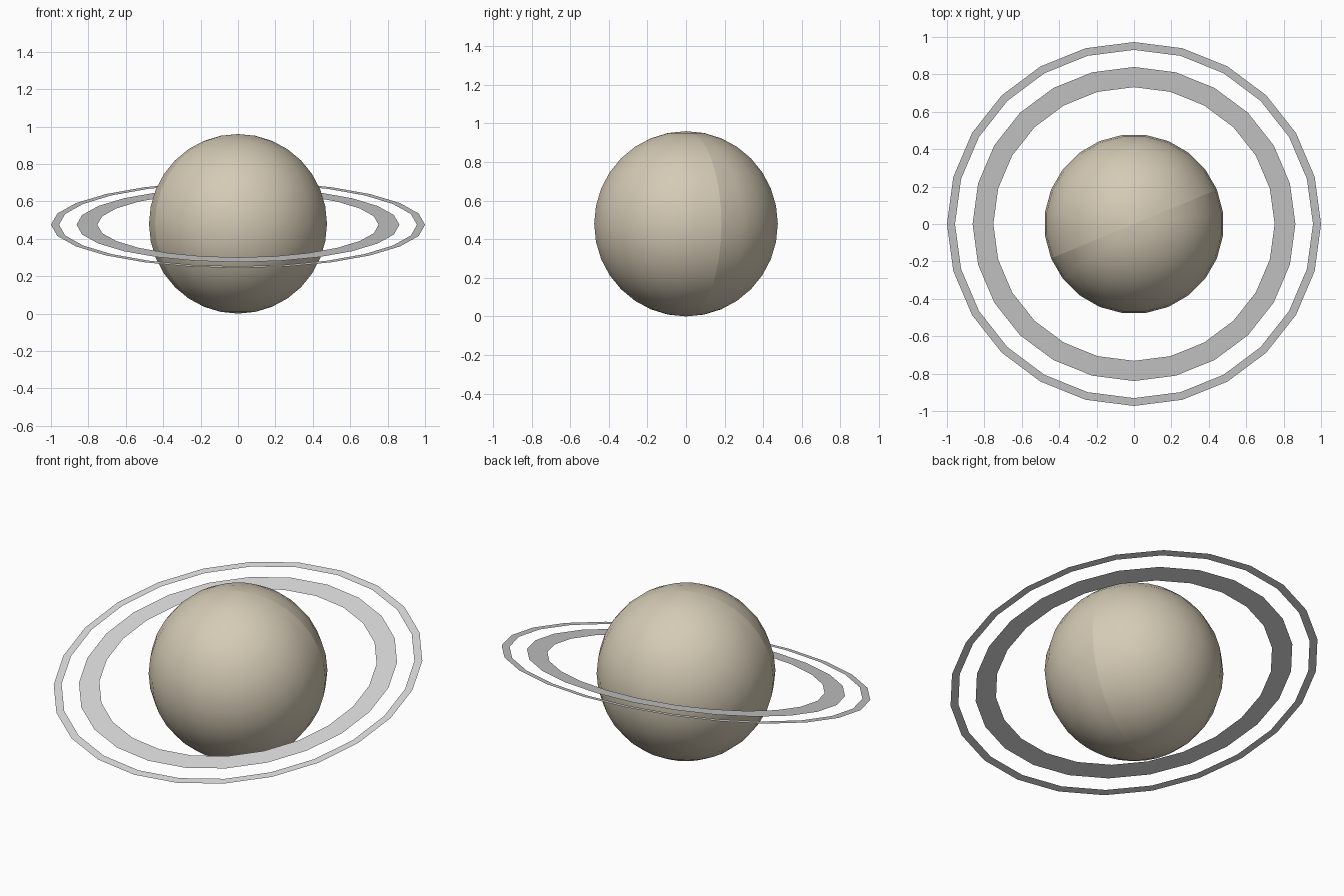
import bpy, bmesh, math
from mathutils import Matrix, Vector

if "Cube" in bpy.data.objects:
    bpy.data.objects.remove(bpy.data.objects["Cube"])


def material(name, rgb):
    m = bpy.data.materials.new(name)
    m.diffuse_color = (*rgb, 1.0)
    m.use_nodes = True
    m.node_tree.nodes["Principled BSDF"].inputs["Base Color"].default_value = m.diffuse_color
    return m


SAND = material("sand", (0.66, 0.59, 0.46))
GREY = material("pale_grey", (0.68, 0.68, 0.68))


def add_object(name, bm, mat):
    me = bpy.data.meshes.new(name)
    bm.to_mesh(me)
    bm.free()
    me.materials.append(mat)
    ob = bpy.data.objects.new(name, me)
    bpy.context.collection.objects.link(ob)
    return ob


# Planet: smooth 24-sided ball made of two halves meeting on one meridian
R = 0.48
bm = bmesh.new()
bmesh.ops.create_uvsphere(bm, u_segments=24, v_segments=16, radius=R)
bmesh.ops.rotate(bm, verts=bm.verts, matrix=Matrix.Rotation(math.radians(7.5), 3, 'Z'))
a = math.radians(22.5)
normal = Vector((-math.sin(a), math.cos(a), 0))
seam = [e for e in bm.edges if all(abs(v.co.dot(normal)) < 1e-4 for v in e.verts)]
bmesh.ops.split_edges(bm, edges=seam)
bmesh.ops.translate(bm, verts=bm.verts, vec=(0, 0, R))
for f in bm.faces:
    f.smooth = True
add_object("planet", bm, SAND)


# Flat rings, tilted down towards the front
def ring(name, inner, outer, sides=24):
    bm = bmesh.new()
    loops = [[bm.verts.new((r * math.cos(2 * math.pi * i / sides),
                            r * math.sin(2 * math.pi * i / sides), 0))
              for i in range(sides)] for r in (inner, outer)]
    for i in range(sides):
        j = (i + 1) % sides
        bm.faces.new((loops[0][i], loops[1][i], loops[1][j], loops[0][j]))
    ob = add_object(name, bm, GREY)
    ob.location.z = 0.475
    ob.rotation_euler.x = math.radians(13.4)


ring("inner_ring", 0.752, 0.863)
ring("outer_ring", 0.957, 1.0)
